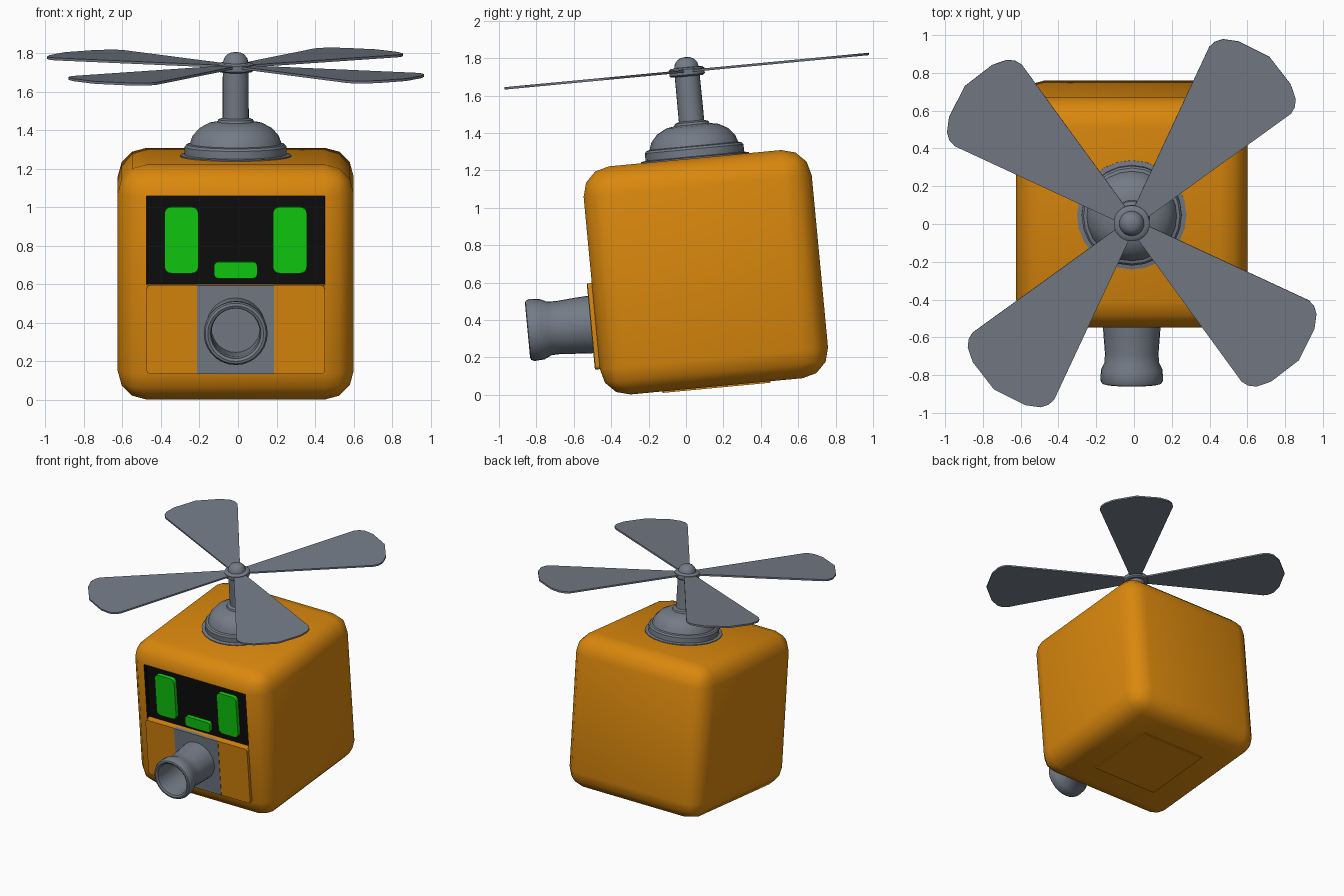
import bpy, bmesh, math
from mathutils import Matrix

if "Cube" in bpy.data.objects:
    bpy.data.objects.remove(bpy.data.objects["Cube"])

# Everything is built around the body centre, then leaned forward by TILT
TILT = (Matrix.Translation((-0.012, 0.106, 0.655))
        @ Matrix.Rotation(math.radians(5.4), 4, 'X'))
H = 0.6125          # half size of the body
BEV = 0.15          # body edge rounding
F = H - BEV         # half size of each flat face


def material(name, rgb):
    m = bpy.data.materials.new(name)
    m.diffuse_color = (*rgb, 1)
    m.use_nodes = True
    m.node_tree.nodes["Principled BSDF"].inputs["Base Color"].default_value = m.diffuse_color
    return m


ORANGE = material("orange", (0.70, 0.245, 0.004))
GREY = material("grey", (0.175, 0.200, 0.242))
BLACK = material("black", (0.004, 0.004, 0.004))
GREEN = material("green", (0.005, 0.62, 0.005))


def finish(bm, name, mats, angle=35):
    bmesh.ops.recalc_face_normals(bm, faces=bm.faces)
    bm.transform(TILT)
    me = bpy.data.meshes.new(name)
    bm.to_mesh(me)
    bm.free()
    for m in mats:
        me.materials.append(m)
    ob = bpy.data.objects.new(name, me)
    bpy.context.collection.objects.link(ob)
    bpy.ops.object.select_all(action='DESELECT')
    ob.select_set(True)
    bpy.context.view_layer.objects.active = ob
    bpy.ops.object.shade_smooth_by_angle(angle=math.radians(angle))
    return ob


def plate(name, mat, x, y, z, r=0.0):
    """Box between (min, max) ranges with corners rounded along y."""
    bm = bmesh.new()
    bmesh.ops.create_cube(bm, size=1)
    for v in bm.verts:
        v.co = [sum(rng) / 2 + c * 2 * (rng[1] - rng[0]) / 2
                for c, rng in zip(v.co, (x, y, z))]
    if r:
        edges = [e for e in bm.edges
                 if abs(e.verts[0].co.y - e.verts[1].co.y) > 1e-5]
        bmesh.ops.bevel(bm, geom=edges, offset=r, segments=4, profile=0.5,
                        affect='EDGES')
    return finish(bm, name, [mat])


def lathe(name, mat, profile, sides, place=Matrix()):
    """Spin a (radius, height) profile that starts and ends on the axis."""
    bm = bmesh.new()
    vs = [bm.verts.new((r, 0, h)) for r, h in profile]
    es = [bm.edges.new(p) for p in zip(vs, vs[1:])]
    bmesh.ops.spin(bm, geom=vs + es, cent=(0, 0, 0), axis=(0, 0, 1),
                   angle=math.tau, steps=sides)
    bmesh.ops.remove_doubles(bm, verts=bm.verts, dist=1e-4)
    bmesh.ops.recalc_face_normals(bm, faces=bm.faces)
    bm.transform(place)
    return finish(bm, name, [mat])


# Body: rounded cube whose upper front half is a recessed black screen
bm = bmesh.new()
bmesh.ops.create_cube(bm, size=2 * H)
bmesh.ops.bevel(bm, geom=bm.edges[:], offset=BEV, segments=3, profile=0.5,
                affect='EDGES')
bm.normal_update()
front = min(bm.faces, key=lambda f: f.calc_center_median().y)
bmesh.ops.bisect_plane(bm, geom=[front, *front.edges, *front.verts],
                       plane_co=(0, 0, 0), plane_no=(0, 0, 1))
bm.normal_update()
screen = [f for f in bm.faces if f.normal.y < -0.99
          and f.calc_center_median().z > 0.1 and f.calc_area() > 0.1]
walls = bmesh.ops.inset_individual(bm, faces=screen, thickness=0.002,
                                   depth=-0.03)["faces"]
bm.normal_update()
for f in screen + [w for w in walls if w.normal.z < 0.5]:
    f.material_index = 1
finish(bm, "body", [ORANGE, BLACK])

# Face: eyes and mouth standing on the screen
for side, s in (("left", -1), ("right", 1)):
    plate(side + "_eye", GREEN, sorted((s * 0.193, s * 0.37)),
          (-H, -H + 0.031), (0.06, 0.405), 0.035)
plate("mouth", GREEN, (-0.112, 0.112), (-H, -H + 0.031), (0.034, 0.118), 0.02)

# Lower front panel, its grey middle, and the hatch underneath
plate("front_panel", ORANGE, (-F, F), (-H - 0.024, -H + 0.01), (-F, 0), 0.02)
plate("nozzle_plate", GREY, (-0.2, 0.2), (-H - 0.027, -H + 0.01), (-F, 0))
plate("bottom_hatch", ORANGE, (-0.29, 0.29), (-0.29, 0.29),
      (-H - 0.008, -H + 0.02))

# Nozzle: hollow pipe with a flared mouth
lathe("nozzle", GREY,
      [(0, 0), (0.156, 0), (0.15, 0.1), (0.142, 0.2), (0.144, 0.25),
       (0.163, 0.29), (0.166, 0.345), (0.158, 0.362), (0.145, 0.366),
       (0.131, 0.358), (0.125, 0.30), (0.125, 0.08), (0, 0.08)], 28,
      Matrix.Translation((0, -H, -0.22)) @ Matrix.Rotation(math.pi / 2, 4, 'X'))

# Rotor mount: flange, stepped dome and shaft
UP = Matrix.Translation((0, 0, H))
lathe("rotor_mount", GREY,
      [(0, -0.02), (0.29, -0.02), (0.29, 0.006), (0.265, 0.01),
       (0.265, 0.05), (0.255, 0.062), (0.238, 0.066), (0.225, 0.105),
       (0.19, 0.145), (0.14, 0.172), (0.095, 0.18), (0.09, 0.192),
       (0.068, 0.2), (0.067, 0.46), (0, 0.46)], 24, UP)

# Rotor hub and domed cap
lathe("rotor_hub", GREY,
      [(0, 0.44), (0.085, 0.44), (0.095, 0.448), (0.095, 0.478),
       (0.085, 0.486), (0.066, 0.488), (0.06, 0.512), (0.045, 0.53),
       (0.026, 0.54), (0, 0.543)], 24, UP)

# Four flat rotor blades: half outline mirrored, then repeated
half = [(0.05, 0.038), (0.985, 0.28), (1.025, 0.274), (1.062, 0.25),
        (1.105, 0.18)]
outline = half + [(1.146, 0.0)] + [(u, -v) for u, v in reversed(half)]
for i in range(4):
    bm = bmesh.new()
    face = bm.faces.new([bm.verts.new((u, v, 0.461)) for u, v in outline])
    new = bmesh.ops.extrude_face_region(bm, geom=[face])["geom"]
    bmesh.ops.translate(bm, vec=(0, 0, 0.013),
                        verts=[g for g in new
                               if isinstance(g, bmesh.types.BMVert)])
    bm.transform(UP @ Matrix.Rotation(math.radians(50.5 + 90 * i), 4, 'Z'))
    finish(bm, f"rotor_blade_{i + 1}", [GREY])
